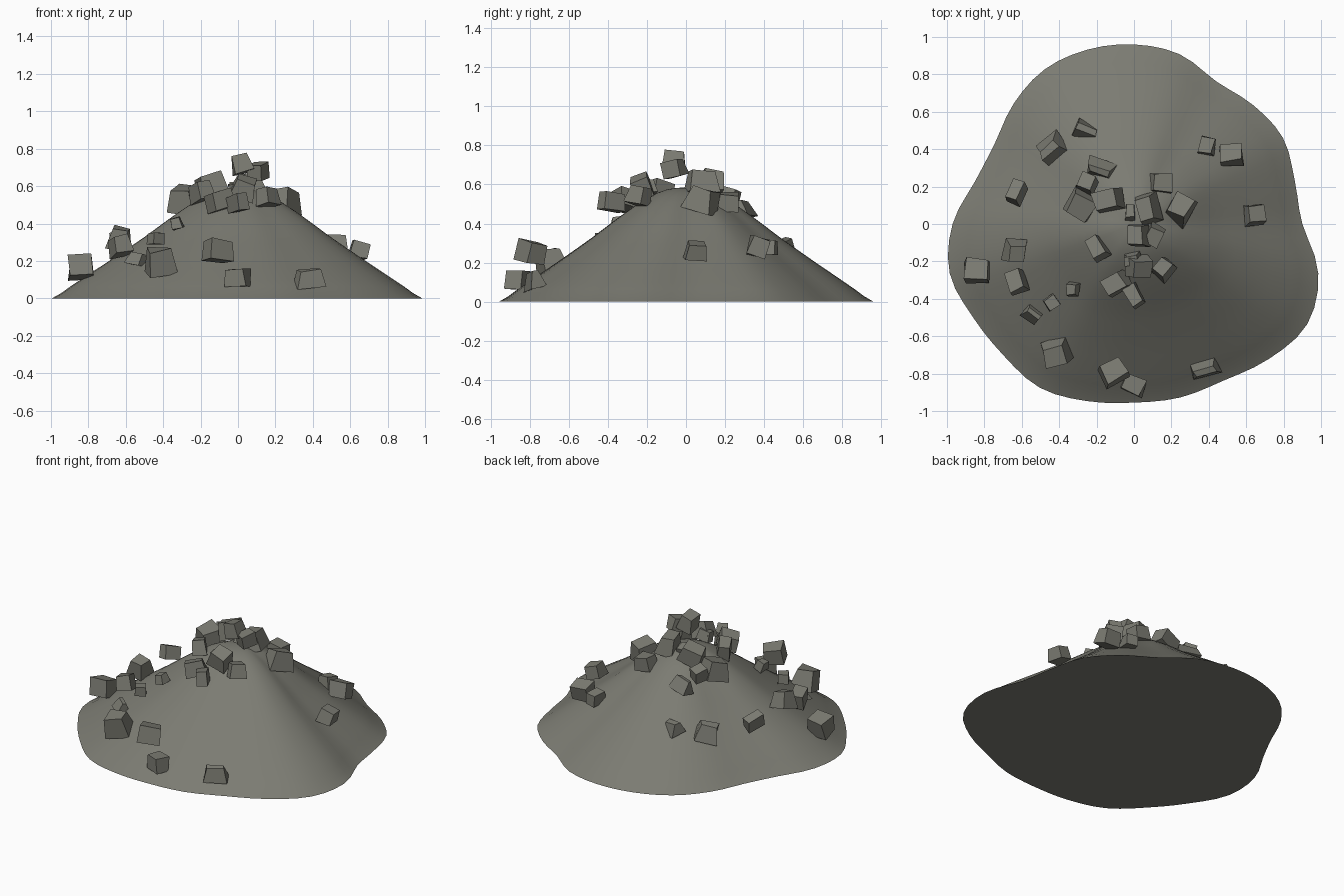
import bpy
import bmesh
import math
import random
from mathutils import Euler, Matrix, Vector

random.seed(7)
cube = bpy.data.objects.get("Cube")
if cube:
    bpy.data.objects.remove(cube, do_unlink=True)

# One stone colour for everything
stone = bpy.data.materials.new("warm_grey_stone")
stone.use_nodes = True
colour = (0.2, 0.2, 0.17, 1)
stone.diffuse_color = colour
stone.node_tree.nodes["Principled BSDF"].inputs["Base Color"].default_value = colour


def add_object(name, bm):
    bmesh.ops.recalc_face_normals(bm, faces=bm.faces)
    mesh = bpy.data.meshes.new(name)
    bm.to_mesh(mesh)
    bm.free()
    mesh.materials.append(stone)
    obj = bpy.data.objects.new(name, mesh)
    bpy.context.collection.objects.link(obj)
    return obj


def smooth_sample(values, position, closed):
    """Cubic interpolation through evenly spaced values."""
    count = len(values)
    i = math.floor(position)
    f = position - i

    def pick(k):
        return values[k % count] if closed else values[max(0, min(count - 1, k))]

    a, b, c, d = (pick(i + k) for k in (-1, 0, 1, 2))
    return b + f * (c - a + f * (2 * a - 5 * b + 4 * c - d + f * (3 * (b - c) + d - a))) / 2


# Mound: wavy footprint radius by angle, height by fraction of that radius
FOOTPRINT = [.90, .89, .92, .90, .88, .94, .96, .965, .955, .91, .86, .88,
             .97, 1.02, .995, .99, 1.01, .98, .955, .96, .965, 1.02, 1.07, 1.02]
HEIGHTS = [.585, .575, .535, .473, .403, .33, .262, .195, .13, .064, 0]


def build_mound(segments=72, rings=20):
    bm = bmesh.new()
    peak = bm.verts.new((0, 0, HEIGHTS[0]))
    previous = None
    for ring in range(1, rings + 1):
        t = ring / rings
        z = smooth_sample(HEIGHTS, t * (len(HEIGHTS) - 1), False)
        loop = []
        for s in range(segments):
            turn = s / segments
            r = t * smooth_sample(FOOTPRINT, turn * len(FOOTPRINT), True)
            angle = turn * math.tau
            loop.append(bm.verts.new((r * math.cos(angle), r * math.sin(angle), z)))
        for s in range(segments):
            n = (s + 1) % segments
            if previous:
                bm.faces.new((previous[s], loop[s], loop[n], previous[n]))
            else:
                bm.faces.new((peak, loop[s], loop[n]))
        previous = loop
    bm.faces.new(reversed(previous))
    mound = add_object("mound", bm)
    bpy.ops.object.select_all(action="DESELECT")
    mound.select_set(True)
    bpy.context.view_layer.objects.active = mound
    bpy.ops.object.shade_smooth_by_angle(angle=math.radians(30))


# Rocks: chipped, tapered blocks with a slight random lean
def build_rock(name, x, y, z, width, depth, yaw, wedge=False):
    bm = bmesh.new()
    bmesh.ops.create_cube(bm, size=1)
    height = (width + depth) * (0.36 if wedge else 0.44)
    size = Vector((width, depth, height)) * 0.9
    taper = random.uniform(0.75, 0.95)
    for v in bm.verts:
        if v.co.z > 0:
            v.co.x *= taper
            v.co.y *= 0.35 if wedge else taper
        chip = Vector(random.uniform(-0.07, 0.07) for _ in range(3))
        v.co = (v.co + chip) * size
    lean = math.radians(18)
    turn = Euler((random.uniform(-lean, lean), random.uniform(-lean, lean), math.radians(yaw)))
    bm.transform(Matrix.Translation((x, y, z)) @ turn.to_matrix().to_4x4())
    add_object(name, bm)


# Each rock: x, y, z, width, depth, yaw
SUMMIT_ROCKS = [
    (.25, .09, .52, .13, .17, -30), (.15, .22, .51, .12, .11, -5),
    (.07, .08, .61, .12, .17, 15), (-.02, .06, .58, .06, .1, 0),
    (.02, -.06, .72, .12, .13, 5), (.11, -.06, .68, .1, .11, -25),
    (.03, -.23, .59, .14, .12, 5), (-.01, -.19, .58, .1, .07, 10),
    (.16, -.24, .54, .1, .13, -40), (0, -.38, .51, .08, .14, 30),
    (-.1, -.32, .52, .14, .11, 30), (-.2, -.13, .57, .1, .14, 30),
    (-.28, .1, .53, .16, .17, -30), (-.14, .13, .61, .16, .12, 15),
    (-.25, .22, .54, .1, .1, -25)]
SLOPE_ROCKS = [
    (-.84, -.25, .17, .15, .13, 0), (-.63, -.15, .32, .13, .13, -5),
    (-.63, -.31, .28, .11, .13, 20), (-.44, -.42, .32, .08, .08, 35),
    (-.33, -.35, .4, .07, .08, -5), (-.42, -.69, .2, .17, .16, 15),
    (-.11, -.79, .25, .15, .12, 30), (0, -.86, .11, .13, .1, -25),
    (.65, .05, .26, .11, .12, 5), (.52, .37, .28, .14, .11, 5),
    (.39, .42, .28, .09, .11, -10), (-.63, .17, .3, .08, .13, -20)]
WEDGE_ROCKS = [
    (-.18, .29, .47, .16, .11, -15), (-.44, .4, .27, .16, .16, 35),
    (-.26, .5, .28, .13, .11, -25), (-.54, -.48, .21, .1, .09, -35),
    (.38, -.78, .11, .16, .1, 15)]

build_mound()
for group, rocks in (("summit_rock", SUMMIT_ROCKS), ("slope_rock", SLOPE_ROCKS),
                     ("wedge_rock", WEDGE_ROCKS)):
    for number, rock in enumerate(rocks, 1):
        build_rock(f"{group}_{number}", *rock, wedge=group == "wedge_rock")
